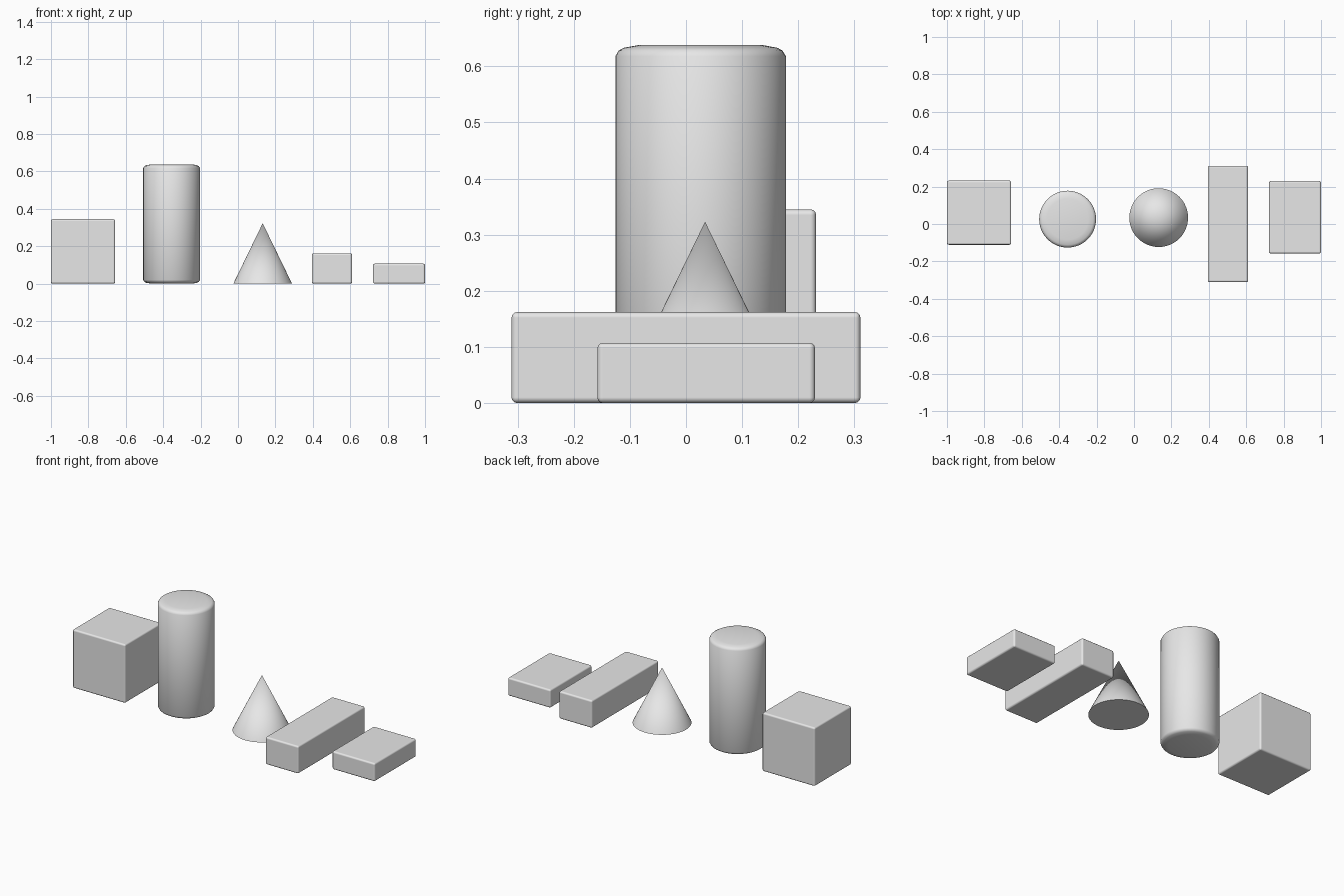
import bpy, bmesh, math
from mathutils import Matrix, Vector

# Remove the default cube
cube = bpy.data.objects.get("Cube")
if cube:
    bpy.data.objects.remove(cube, do_unlink=True)

# Single plain material
grey = bpy.data.materials.new("light_grey")
grey.use_nodes = True
GREY = (0.8, 0.8, 0.8, 1)
grey.diffuse_color = GREY
grey.node_tree.nodes["Principled BSDF"].inputs["Base Color"].default_value = GREY


def finish(name, bm, location, angle):
    """Turn a bmesh into a smooth-shaded object."""
    bmesh.ops.recalc_face_normals(bm, faces=bm.faces[:])
    mesh = bpy.data.meshes.new(name)
    bm.to_mesh(mesh)
    bm.free()
    mesh.materials.append(grey)
    obj = bpy.data.objects.new(name, mesh)
    obj.location = location
    bpy.context.collection.objects.link(obj)
    bpy.ops.object.select_all(action="DESELECT")
    obj.select_set(True)
    bpy.context.view_layer.objects.active = obj
    bpy.ops.object.shade_smooth_by_angle(angle=math.radians(angle))
    return obj


def rounded_box(name, low, high, radius=0.01):
    """Box between two corners with softly rounded edges."""
    low, high = Vector(low), Vector(high)
    bm = bmesh.new()
    bmesh.ops.create_cube(bm, size=1, matrix=Matrix.Diagonal((*(high - low), 1)))
    obj = finish(name, bm, (low + high) / 2, 60)
    bevel = obj.modifiers.new("rounded_edges", "BEVEL")
    bevel.width = radius
    bevel.segments = 3
    bevel.harden_normals = True


def lathe(name, profile, location, sides, angle):
    """Spin a (radius, height) profile around z."""
    bm = bmesh.new()
    verts = [bm.verts.new((r, 0, z)) for r, z in profile]
    edges = [bm.edges.new(pair) for pair in zip(verts, verts[1:])]
    bmesh.ops.spin(bm, geom=verts + edges, cent=(0, 0, 0), axis=(0, 0, 1),
                   angle=math.tau, steps=sides)
    bmesh.ops.remove_doubles(bm, verts=bm.verts[:], dist=1e-4)
    finish(name, bm, location, angle)


# Boxes
rounded_box("cube_block", (-1, -0.111, 0), (-0.657, 0.232, 0.345))
rounded_box("long_block", (0.395, -0.311, 0), (0.61, 0.311, 0.162))
rounded_box("flat_block", (0.722, -0.158, 0), (1, 0.23, 0.107))

# Cylinder with rounded rims, same rim mirrored top and bottom
HEIGHT = 0.638
rim = [(0, 0), (0.11, 0), (0.137, 0.005), (0.146, 0.01), (0.152, 0.02)]
lathe("cylinder", rim + [(r, HEIGHT - z) for r, z in reversed(rim)],
      (-0.355, 0.026, 0), 48, 60)

# Cone with a sharp base
lathe("cone", [(0, 0), (0.157, 0), (0, 0.323)], (0.132, 0.034, 0), 48, 60)
